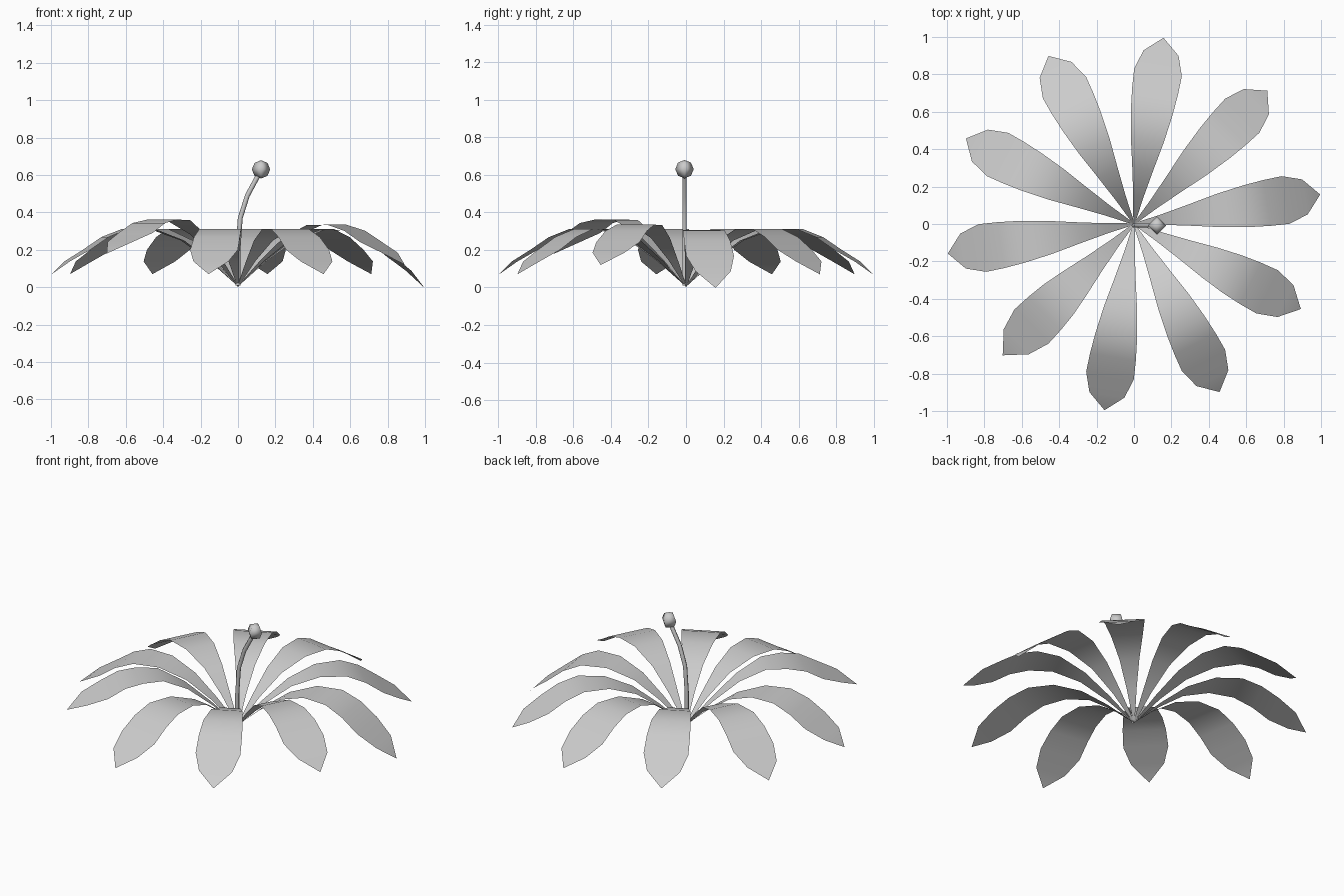
import bpy, bmesh
from math import radians, cos, sin
from mathutils import Matrix

if "Cube" in bpy.data.objects:
    bpy.data.objects.remove(bpy.data.objects["Cube"])

# petal stations: distance from centre, height, half width,
# then the shift in distance and height for a fully raised petal
PETAL = [(0.0, 0.005, 0.004, 0, 0), (0.15, 0.14, 0.028, 0, 0.012),
         (0.30, 0.25, 0.057, 0, 0.03), (0.46, 0.31, 0.09, -0.01, 0.048),
         (0.61, 0.312, 0.113, -0.04, 0.05), (0.72, 0.268, 0.124, -0.045, 0.075),
         (0.82, 0.20, 0.129, -0.045, 0.09), (0.925, 0.138, 0.095, -0.035, 0.105),
         (1.008, 0.07, 0.0, -0.015, 0.11)]
# petals that are raised compared with the rest, and one that droops
RAISED = {6: 1.0, 9: 0.45}
DROOP = {0: -0.07}


def finish(name, bm):
    mesh = bpy.data.meshes.new(name)
    bm.to_mesh(mesh)
    bm.free()
    for p in mesh.polygons:
        p.use_smooth = True
    ob = bpy.data.objects.new(name, mesh)
    bpy.context.collection.objects.link(ob)


def petal(index):
    bm = bmesh.new()
    up, droop = RAISED.get(index, 0.0), DROOP.get(index, 0.0)
    rows = []
    for r, z, w, dr, dz in PETAL:
        h = z + up * dz + droop * r ** 4
        sides = (-1, 1) if w else (0,)
        rows.append([bm.verts.new((r + up * dr, s * w, h)) for s in sides])
    for a, b in zip(rows, rows[1:]):
        bm.faces.new([a[0], *b, a[1]])
    bm.transform(Matrix.Rotation(radians(9 + 36 * index), 4, 'Z'))
    finish(f"petal_{index + 1}", bm)


for i in range(10):
    petal(i)

# curved stem tube
PATH = [(0.0, 0.01), (0.0, 0.2), (0.012, 0.37), (0.05, 0.49), (0.12, 0.62)]
bm = bmesh.new()
rings = []
for i, (x, z) in enumerate(PATH):
    x0, z0 = PATH[max(i - 1, 0)]
    x1, z1 = PATH[min(i + 1, len(PATH) - 1)]
    n = ((x1 - x0) ** 2 + (z1 - z0) ** 2) ** 0.5
    tx, tz = (x1 - x0) / n, (z1 - z0) / n
    ring = []
    for k in range(6):
        c, s = 0.013 * cos(radians(60 * k)), 0.013 * sin(radians(60 * k))
        ring.append(bm.verts.new((x + c * tz, -0.008 + s, z - c * tx)))
    rings.append(ring)
for a, b in zip(rings, rings[1:]):
    for k in range(6):
        j = (k + 1) % 6
        bm.faces.new([a[k], a[j], b[j], b[k]])
finish("pistil_stem", bm)

# coarse ball on the stem
bm = bmesh.new()
bmesh.ops.create_uvsphere(bm, u_segments=4, v_segments=4, radius=0.049)
bm.transform(Matrix.Translation((0.123, -0.008, 0.63)))
finish("pistil_tip", bm)
